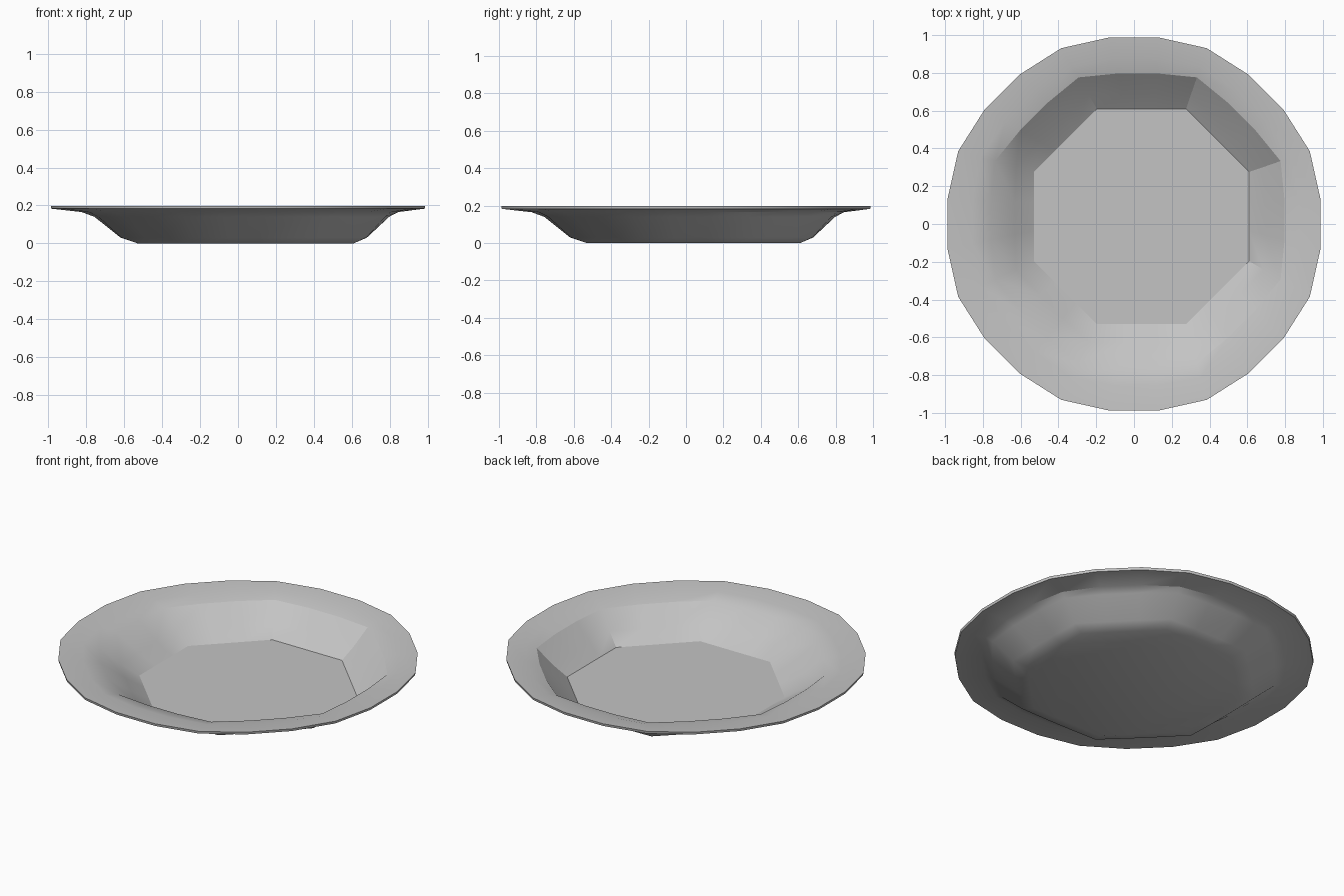
import bpy, bmesh
from math import cos, sin, pi, radians

cube = bpy.data.objects.get("Cube")
if cube:
    bpy.data.objects.remove(cube, do_unlink=True)

# Single plain grey
grey = bpy.data.materials.new("light_grey")
grey.use_nodes = True
colour = (0.55, 0.55, 0.55, 1)
grey.diffuse_color = colour
grey.node_tree.nodes["Principled BSDF"].inputs["Base Color"].default_value = colour

SIDES = 24
HALF = pi / 8  # half the angle of one octagon side

# Profile rings: radius, height, how octagonal, off-centre shift
UNDERSIDE = [(0.57, 0.0, 1, 0.04), (0.65, 0.03, 0.9, 0.03),
             (0.78, 0.14, 0.6, 0.02), (0.84, 0.165, 0.3, 0.01),
             (0.992, 0.183, 0.15, 0)]
TOP_SIDE = [(0.995, 0.198, 0.15, 0), (0.87, 0.188, 0.3, 0.01),
            (0.78, 0.168, 0.6, 0.02), (0.66, 0.075, 0.9, 0.03),
            (0.57, 0.014, 1, 0.04)]


def add_ring(bm, radius, height, octagonal, shift):
    """One ring, blended between a circle and an octagon."""
    ring = []
    for i in range(SIDES):
        a = 2 * pi * (i + 0.5) / SIDES
        off = (a + HALF) % (2 * HALF) - HALF
        r = radius * (1 + octagonal * (1 / cos(off) - 1))
        ring.append(bm.verts.new((r * cos(a) + shift, r * sin(a) + shift, height)))
    return ring


# Plate: underside, rim edge, inner wall and flat floor
bm = bmesh.new()
rings = [add_ring(bm, *p) for p in UNDERSIDE + TOP_SIDE]
for low, high in zip(rings, rings[1:]):
    for i in range(SIDES):
        j = (i + 1) % SIDES
        bm.faces.new((low[i], low[j], high[j], high[i]))
bm.faces.new(rings[0][::-1])
bm.faces.new(rings[-1])
bmesh.ops.recalc_face_normals(bm, faces=bm.faces)

mesh = bpy.data.meshes.new("plate")
bm.to_mesh(mesh)
bm.free()
mesh.materials.append(grey)
plate = bpy.data.objects.new("plate", mesh)
bpy.context.collection.objects.link(plate)

# Soft facets with crisp floor and rim edges
bpy.ops.object.select_all(action="DESELECT")
plate.select_set(True)
bpy.context.view_layer.objects.active = plate
bpy.ops.object.shade_smooth_by_angle(angle=radians(25))
